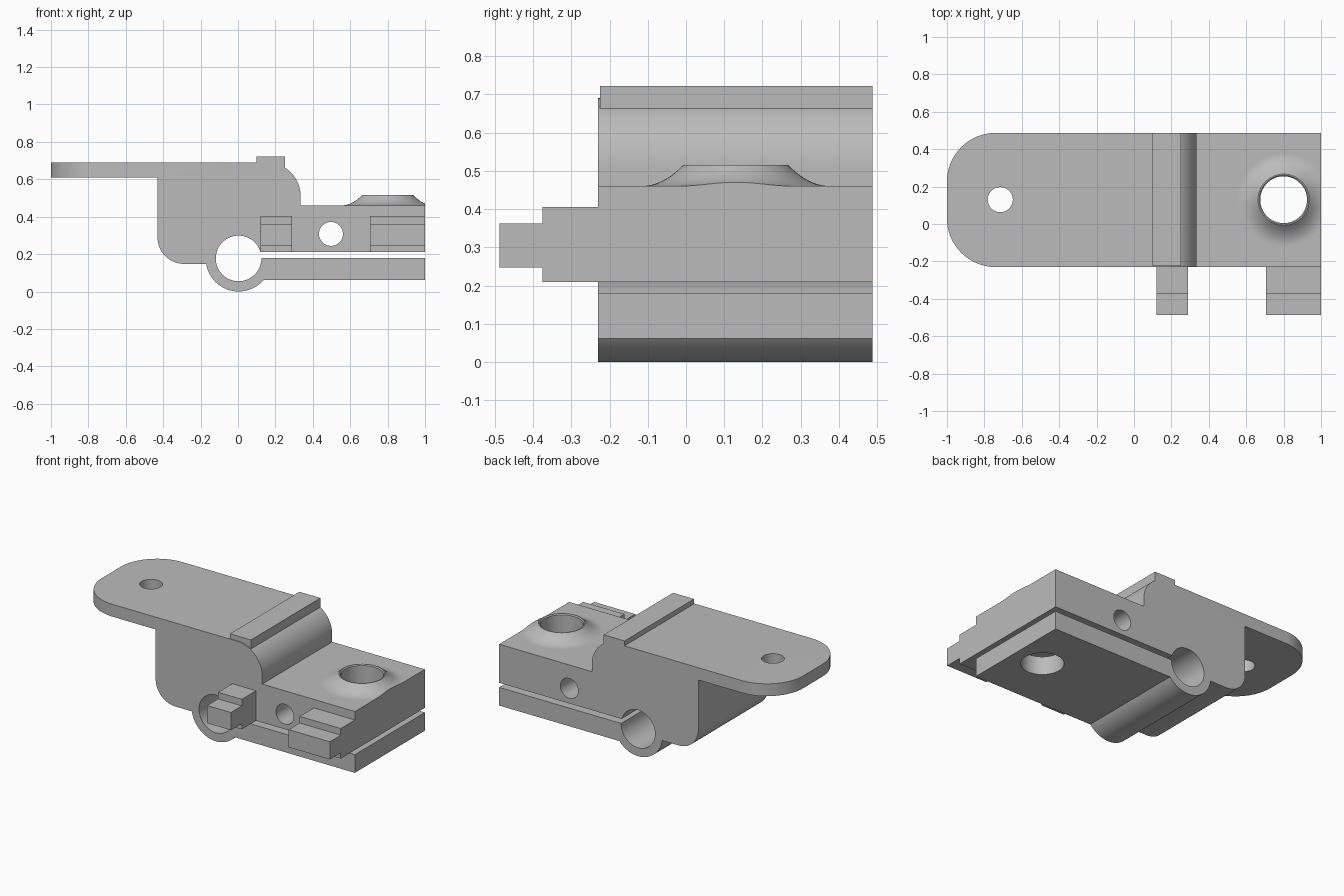
import bpy, bmesh, math
from mathutils import Matrix

old = bpy.data.objects.get("Cube")
if old:
    bpy.data.objects.remove(old)

grey = bpy.data.materials.new("plain grey")
grey.use_nodes = True
GREY = (0.5, 0.5, 0.5, 1)
grey.diffuse_color = GREY
grey.node_tree.nodes["Principled BSDF"].inputs["Base Color"].default_value = GREY

FRONT, BACK = -0.23, 0.487


def make(name, bm, smooth=True):
    bmesh.ops.recalc_face_normals(bm, faces=bm.faces)
    mesh = bpy.data.meshes.new(name)
    bm.to_mesh(mesh)
    bm.free()
    ob = bpy.data.objects.new(name, mesh)
    bpy.context.collection.objects.link(ob)
    mesh.materials.append(grey)
    if smooth:
        smooth_shade(ob)
    return ob


def smooth_shade(ob):
    bpy.ops.object.select_all(action='DESELECT')
    ob.select_set(True)
    bpy.context.view_layer.objects.active = ob
    bpy.ops.object.shade_smooth_by_angle(angle=math.radians(30))


def arc(cx, cz, r, a0, a1, n):
    """Points along an arc, angles in degrees."""
    angles = [math.radians(a0 + (a1 - a0) * i / n) for i in range(n + 1)]
    return [(cx + r * math.cos(a), cz + r * math.sin(a)) for a in angles]


def box(name, x0, x1, y0, y1, z0, z1):
    bm = bmesh.new()
    bmesh.ops.create_cube(bm, size=1)
    for v in bm.verts:
        v.co = (x0 if v.co.x < 0 else x1, y0 if v.co.y < 0 else y1, z0 if v.co.z < 0 else z1)
    return make(name, bm, False)


def drill(ob, centre, r, along_y=False):
    """Cut a round hole right through the part."""
    bm = bmesh.new()
    turn = Matrix.Rotation(math.pi / 2, 4, 'X') if along_y else Matrix()
    bmesh.ops.create_cone(bm, cap_ends=True, segments=64, radius1=r, radius2=r, depth=3,
                          matrix=Matrix.Translation(centre) @ turn)
    cutter = make("hole_cutter", bm, False)
    cutter.hide_render = True
    mod = ob.modifiers.new("hole", 'BOOLEAN')
    mod.operation, mod.solver, mod.object = 'DIFFERENCE', 'EXACT', cutter
    bpy.ops.object.select_all(action='DESELECT')
    ob.select_set(True)
    bpy.context.view_layer.objects.active = ob
    bpy.ops.object.modifier_apply(modifier=mod.name)
    bpy.data.objects.remove(cutter)


# Clamp body: side profile with plate, round bore and slit
profile = [(-1, 0.69), (-1, 0.61), (-0.43, 0.61)]
profile += arc(-0.29, 0.288, 0.14, 180, 270, 14)
profile += arc(0.003, 0.175, 0.175, 189, 320, 32)
profile += [(1, 0.062), (1, 0.18)]
profile += arc(0.003, 0.177, 0.122, -2 + 3, -360 + 16, 56)
profile += [(1, 0.21), (1, 0.46), (0.335, 0.46)]
profile += arc(0.155, 0.51, 0.18, 0, 90, 20)

# Keep the slit edges level
profile = [(x, 0.18) if abs(x - 0.125) < 0.005 and abs(z - 0.179) < 0.005 else (x, z)
           for x, z in profile]

bm = bmesh.new()
face = bm.faces.new([bm.verts.new((x, FRONT, z)) for x, z in profile])
moved = bmesh.ops.extrude_face_region(bm, geom=[face])["geom"]
bmesh.ops.translate(bm, vec=(0, BACK - FRONT, 0),
                    verts=[g for g in moved if isinstance(g, bmesh.types.BMVert)])
# Round the free end of the plate
corners = [e for e in bm.edges if all(v.co.x < -0.99 for v in e.verts)
           and abs(e.verts[0].co.z - e.verts[1].co.z) > 0.01]
bmesh.ops.bevel(bm, geom=corners, offset=0.26, segments=16, profile=0.5, affect='EDGES')
body = make("clamp_body", bm, False)

drill(body, (-0.715, 0.13, 0), 0.067)
drill(body, (0.8, 0.13, 0), 0.125)
drill(body, (0.497, 0, 0.308), 0.064, True)
smooth_shade(body)

# Flared collar round the large hole, trimmed at the end face
section = [(0.125, 0.455), (0.125, 0.509), (0.131, 0.515), (0.137, 0.515)]
for i in range(1, 13):
    t = 1 - i / 12
    section.append((0.247 - 0.11 * t, 0.46 + 0.055 * t * t))
section.append((0.247, 0.455))
bm = bmesh.new()
ring = [bm.verts.new((0.8 + r, 0.13, z)) for r, z in section]
edges = [bm.edges.new((a, b)) for a, b in zip(ring, ring[1:] + ring[:1])]
bmesh.ops.spin(bm, geom=ring + edges, cent=(0.8, 0.13, 0), axis=(0, 0, 1),
               angle=math.tau, steps=64, use_merge=True)
bmesh.ops.remove_doubles(bm, verts=bm.verts, dist=0.0001)
cut = bmesh.ops.bisect_plane(bm, geom=bm.verts[:] + bm.edges[:] + bm.faces[:],
                             plane_co=(1, 0, 0), plane_no=(1, 0, 0), clear_outer=True)
bmesh.ops.holes_fill(bm, edges=[g for g in cut["geom_cut"] if isinstance(g, bmesh.types.BMEdge)])
make("hole_collar", bm)

# Raised straight ridge along the shoulder
box("shoulder_ridge", 0.1, 0.25, -0.225, BACK, 0.62, 0.722)

# Stepped prongs on the front
for side, x0, x1 in (("right", 0.12, 0.29), ("left", 0.705, 1)):
    box(side + "_prong_base", x0, x1, -0.375, FRONT, 0.21, 0.405)
    box(side + "_prong_tip", x0, x1, -0.487, -0.375, 0.247, 0.362)
